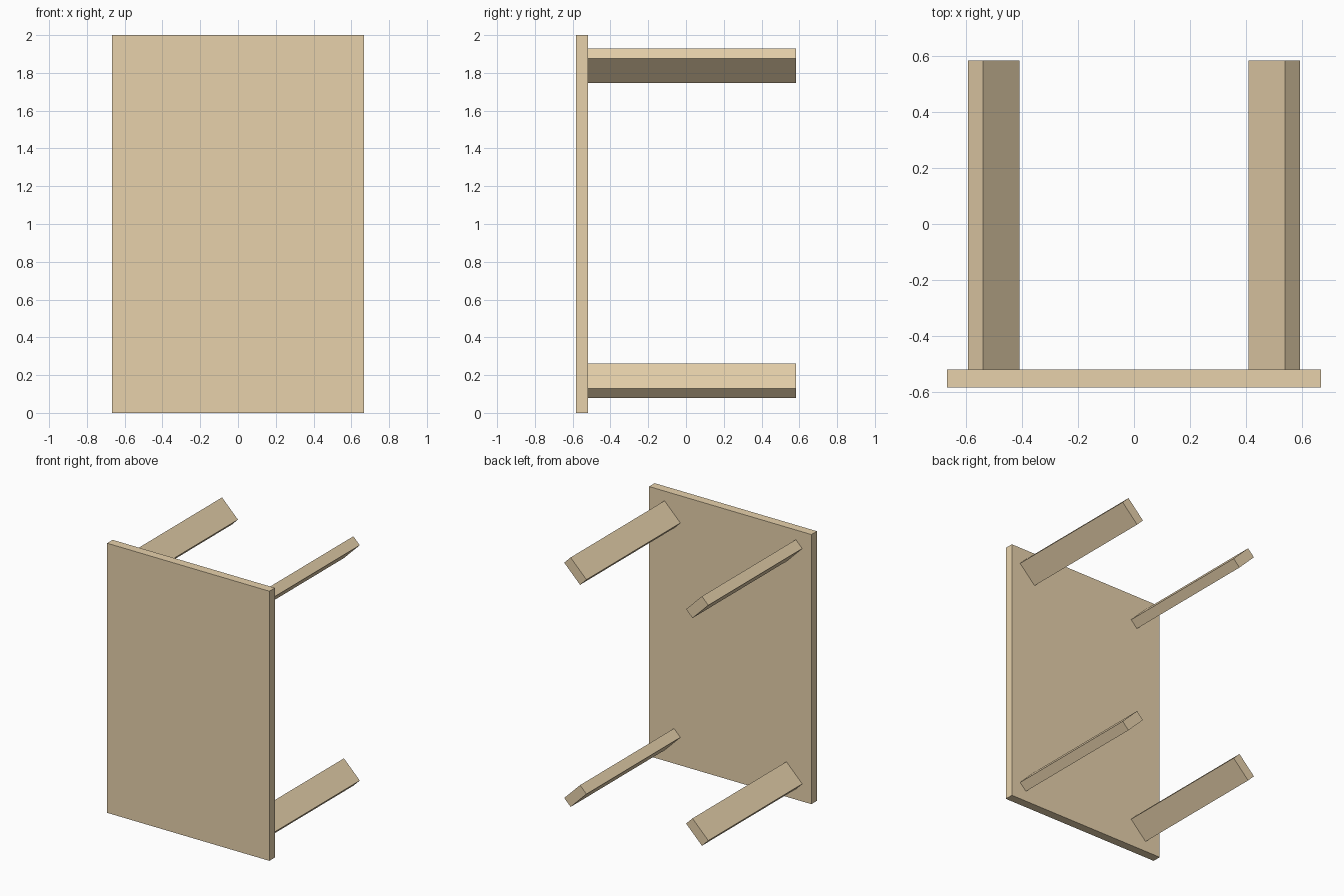
import bpy
from math import radians

if "Cube" in bpy.data.objects:
    bpy.data.objects.remove(bpy.data.objects["Cube"])

wood = bpy.data.materials.new("light_wood")
wood.diffuse_color = (0.80, 0.64, 0.41, 1)
wood.use_nodes = True
wood.node_tree.nodes["Principled BSDF"].inputs["Base Color"].default_value = wood.diffuse_color


def box(name, centre, size, turn=0.0):
    """Box of the given size, turned about the y axis."""
    bpy.ops.mesh.primitive_cube_add(size=1)
    ob = bpy.context.object
    ob.name = name
    ob.scale = size
    bpy.ops.object.transform_apply(location=False, rotation=False, scale=True)
    ob.location = centre
    ob.rotation_euler.y = radians(turn)
    ob.data.materials.append(wood)
    return ob


FRONT, BACK = -0.583, 0.583      # overall depth
PANEL_T = 0.065                  # panel thickness
LEG_W, LEG_T = 0.184, 0.074      # leg cross-section
leg_start = FRONT + PANEL_T

# Table top, standing on its short edge
box("table_top", (0, FRONT + PANEL_T / 2, 1.0), (1.332, PANEL_T, 2.0))

# Four flat legs, each with its wide side pointing diagonally to its corner
for sx, side in ((-1, "left"), (1, "right")):
    for sz, level in ((-1, "lower"), (1, "upper")):
        box(f"{level}_{side}_leg",
            (sx * 0.5, (leg_start + BACK) / 2, 1.003 + sz * 0.834),
            (LEG_W, BACK - leg_start, LEG_T),
            -45 * sx * sz)
